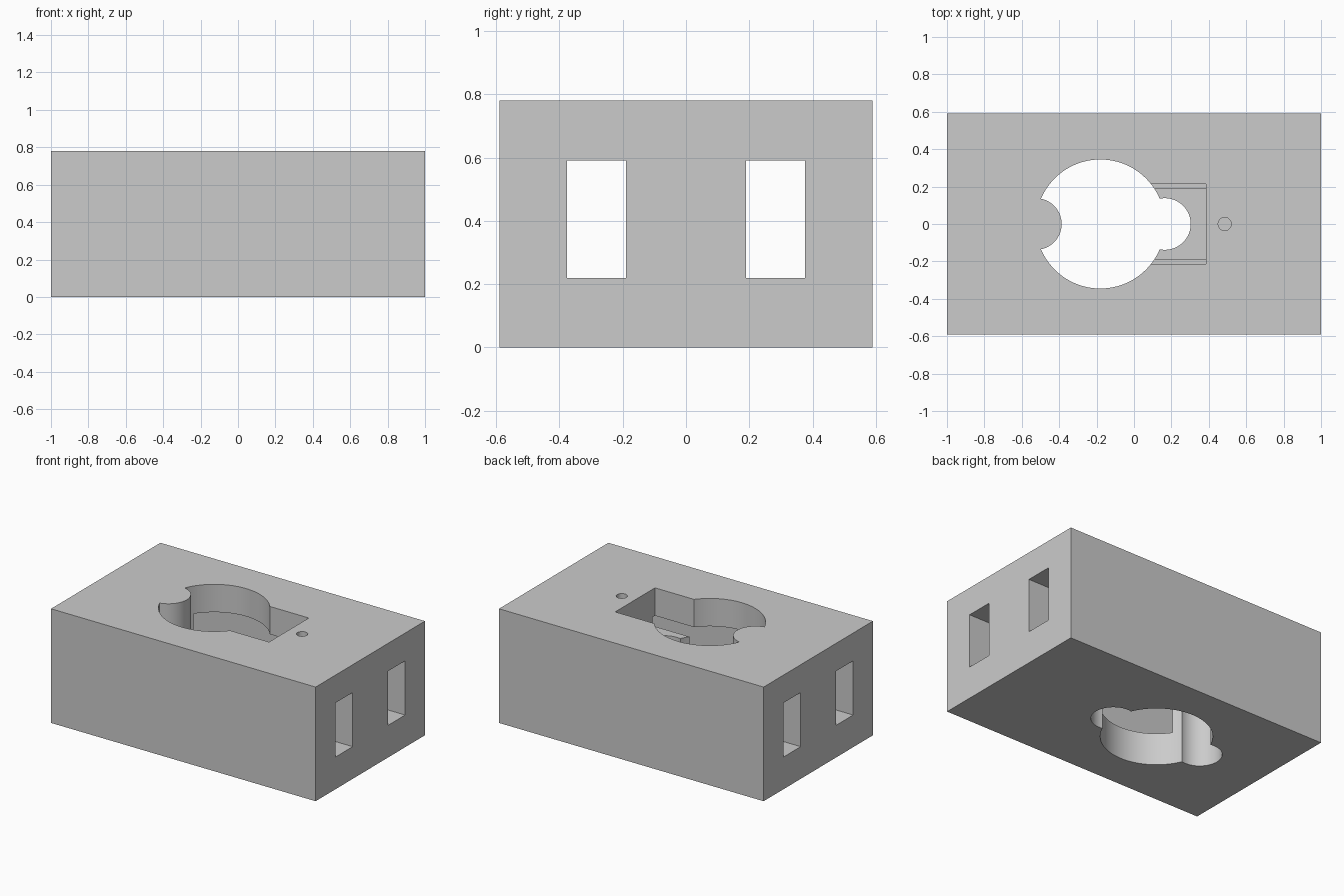
import bpy
import math

cube = bpy.data.objects.get("Cube")
if cube:
    bpy.data.objects.remove(cube, do_unlink=True)

# Single body colour
grey = bpy.data.materials.new("plain_grey")
grey.use_nodes = True
colour = (0.6, 0.6, 0.6, 1)
grey.diffuse_color = colour
grey.node_tree.nodes["Principled BSDF"].inputs["Base Color"].default_value = colour

WIDTH, DEPTH, HEIGHT = 2.0, 1.18, 0.78
LEDGE = 0.53                      # level of the pocket floor and the post underside
BORE_X, BORE_R, LOBE_R = -0.18, 0.345, 0.138


def box(name, x, y, z):
    """Box from (min, max) ranges."""
    ranges = (x, y, z)
    bpy.ops.mesh.primitive_cube_add(size=1, location=[(a + b) / 2 for a, b in ranges])
    obj = bpy.context.object
    obj.name = name
    obj.scale = [b - a for a, b in ranges]
    bpy.ops.object.transform_apply(location=True, scale=True)
    obj.data.materials.append(grey)
    return obj


def cylinder(name, x, radius, z, sides=96):
    """Upright cylinder on the y = 0 axis."""
    bpy.ops.mesh.primitive_cylinder_add(vertices=sides, radius=radius, depth=z[1] - z[0],
                                        location=(x, 0, (z[0] + z[1]) / 2))
    obj = bpy.context.object
    obj.name = name
    bpy.ops.object.transform_apply(location=True)
    obj.data.materials.append(grey)
    return obj


def cut(target, cutter):
    """Subtract the cutter and throw it away."""
    mod = target.modifiers.new("cut", "BOOLEAN")
    mod.operation = "DIFFERENCE"
    mod.solver = "EXACT"
    mod.object = cutter
    cutter.hide_render = True
    bpy.context.view_layer.objects.active = target
    bpy.ops.object.modifier_apply(modifier=mod.name)
    bpy.data.objects.remove(cutter, do_unlink=True)


body = box("block_body", (-WIDTH / 2, WIDTH / 2), (-DEPTH / 2, DEPTH / 2), (0, HEIGHT))

# Through bore, leaving a rounded key post in its upper part
bore = cylinder("bore_cutter", BORE_X, BORE_R, (-0.2, 1))
cut(bore, cylinder("key_post", BORE_X - BORE_R, LOBE_R, (LEDGE, 1.2)))
cut(body, bore)

# Round lobes either side of the bore, open below
cut(body, cylinder("left_lobe_cutter", BORE_X + BORE_R, LOBE_R, (-0.2, LEDGE + 0.1)))
cut(body, cylinder("right_lobe_cutter", BORE_X - BORE_R, LOBE_R, (-0.2, LEDGE)))

# Rectangular pocket in the top
cut(body, box("pocket_cutter", (BORE_X, 0.385), (-0.215, 0.215), (LEDGE, 1)))

# Two slots running the whole length
for side in (-1, 1):
    y = sorted((side * 0.19, side * 0.376))
    cut(body, box("slot_cutter", (-1.2, 1.2), y, (0.22, 0.59)))

# Small blind hole in the top
cut(body, cylinder("pin_hole_cutter", 0.485, 0.035, (LEDGE, 1), 32))

# Smooth curved walls, sharp edges elsewhere
bpy.ops.object.select_all(action="DESELECT")
body.select_set(True)
bpy.context.view_layer.objects.active = body
bpy.ops.object.shade_smooth_by_angle(angle=math.radians(30))
